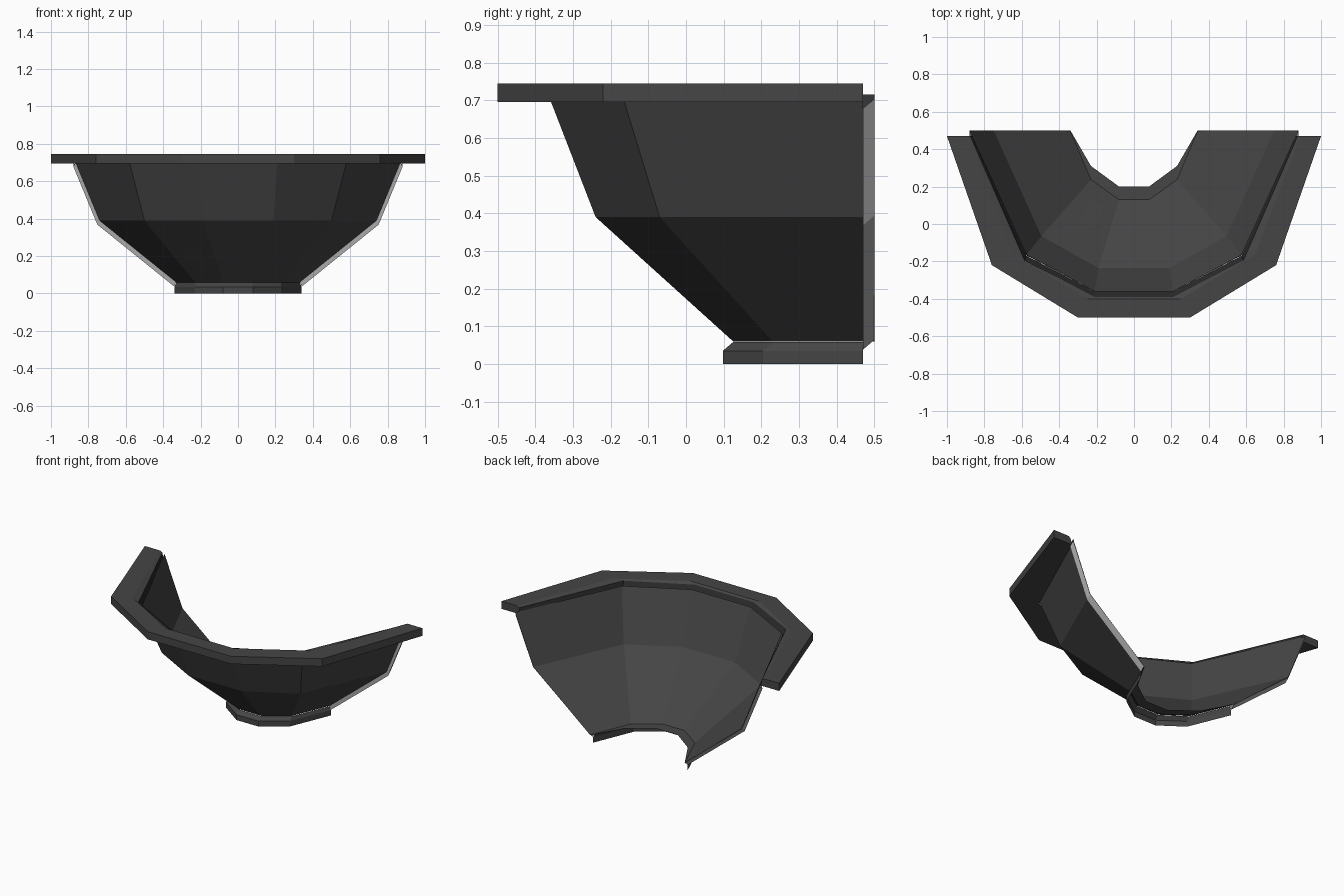
import bpy, bmesh

if "Cube" in bpy.data.objects:
    bpy.data.objects.remove(bpy.data.objects["Cube"])


def material(name, value):
    m = bpy.data.materials.new(name)
    m.diffuse_color = (value, value, value, 1)
    m.use_nodes = True
    m.node_tree.nodes["Principled BSDF"].inputs["Base Color"].default_value = m.diffuse_color
    return m


charcoal = material("charcoal", 0.06)
dark = material("dark_charcoal", 0.022)
grey = material("light_grey", 0.40)


def ring(z, a, b, c):
    """Mirrored half-bowl outline: front corner a, side corner b, back end c."""
    left = [(-x, y, z) for x, y in (c, b, a)]
    return left + [(x, y, z) for x, y in (a, b, c)]


def loft(name, rings, closed=False, flip=False, dark_band=None, mat=charcoal):
    bm = bmesh.new()
    rows = [[bm.verts.new(p) for p in r] for r in rings]
    n = len(rows)
    for i in range(n if closed else n - 1):
        lo, hi = rows[i], rows[(i + 1) % n]
        for j in range(len(lo) - 1):
            quad = [lo[j], lo[j + 1], hi[j + 1], hi[j]]
            f = bm.faces.new(quad[::-1] if flip else quad)
            f.material_index = 1 if i == dark_band else 0
    if closed:
        bm.faces.new([r[0] for r in rows])
        bm.faces.new([r[-1] for r in reversed(rows)])
    me = bpy.data.meshes.new(name)
    bm.to_mesh(me)
    bm.free()
    me.materials.append(mat)
    me.materials.append(dark)
    ob = bpy.data.objects.new(name, me)
    bpy.context.collection.objects.link(ob)
    return ob


# Outer bowl skin
loft("outer_bowl", [
    ring(0.06, (0.08, 0.125), (0.23, 0.23), (0.33, 0.47)),
    ring(0.39, (0.19, -0.24), (0.50, -0.07), (0.74, 0.47)),
    ring(0.70, (0.21, -0.36), (0.58, -0.165), (0.868, 0.47))])

# Inner bowl skin, reaching a little further back, with a narrow floor
loft("inner_bowl", [
    ring(0.06, (0.08, 0.20), (0.23, 0.31), (0.34, 0.50)),
    ring(0.062, (0.08, 0.13), (0.23, 0.237), (0.342, 0.50)),
    ring(0.395, (0.19, -0.235), (0.495, -0.065), (0.75, 0.50)),
    ring(0.715, (0.21, -0.36), (0.575, -0.165), (0.88, 0.50))], flip=True)

# Flat rim with a small inner bevel and dark inner wall
loft("rim", [
    ring(0.695, (0.30, -0.50), (0.76, -0.22), (1.0, 0.47)),
    ring(0.745, (0.30, -0.50), (0.76, -0.22), (1.0, 0.47)),
    ring(0.745, (0.25, -0.40), (0.65, -0.16), (0.89, 0.47)),
    ring(0.735, (0.21, -0.39), (0.585, -0.195), (0.875, 0.47)),
    ring(0.695, (0.21, -0.36), (0.575, -0.17), (0.865, 0.47))],
    closed=True, dark_band=3)

# Foot with bevelled top edge
loft("foot", [
    ring(0.0, (0.08, 0.098), (0.23, 0.205), (0.34, 0.47)),
    ring(0.035, (0.08, 0.098), (0.23, 0.205), (0.34, 0.47)),
    ring(0.058, (0.08, 0.125), (0.23, 0.23), (0.33, 0.47))])

# Pale cut edges on both back ends
edge = [(0.33, 0.06), (0.74, 0.39), (0.868, 0.70)]
for side, s in (("left", -1), ("right", 1)):
    loft(side + "_cut_edge", [
        [(s * x, 0.47, z) for x, z in edge],
        [(s * (x + 0.012), 0.47, z - 0.022) for x, z in edge],
        [(s * (x + 0.012), 0.50, z + 0.004) for x, z in edge]],
        flip=(s < 0), mat=grey)
